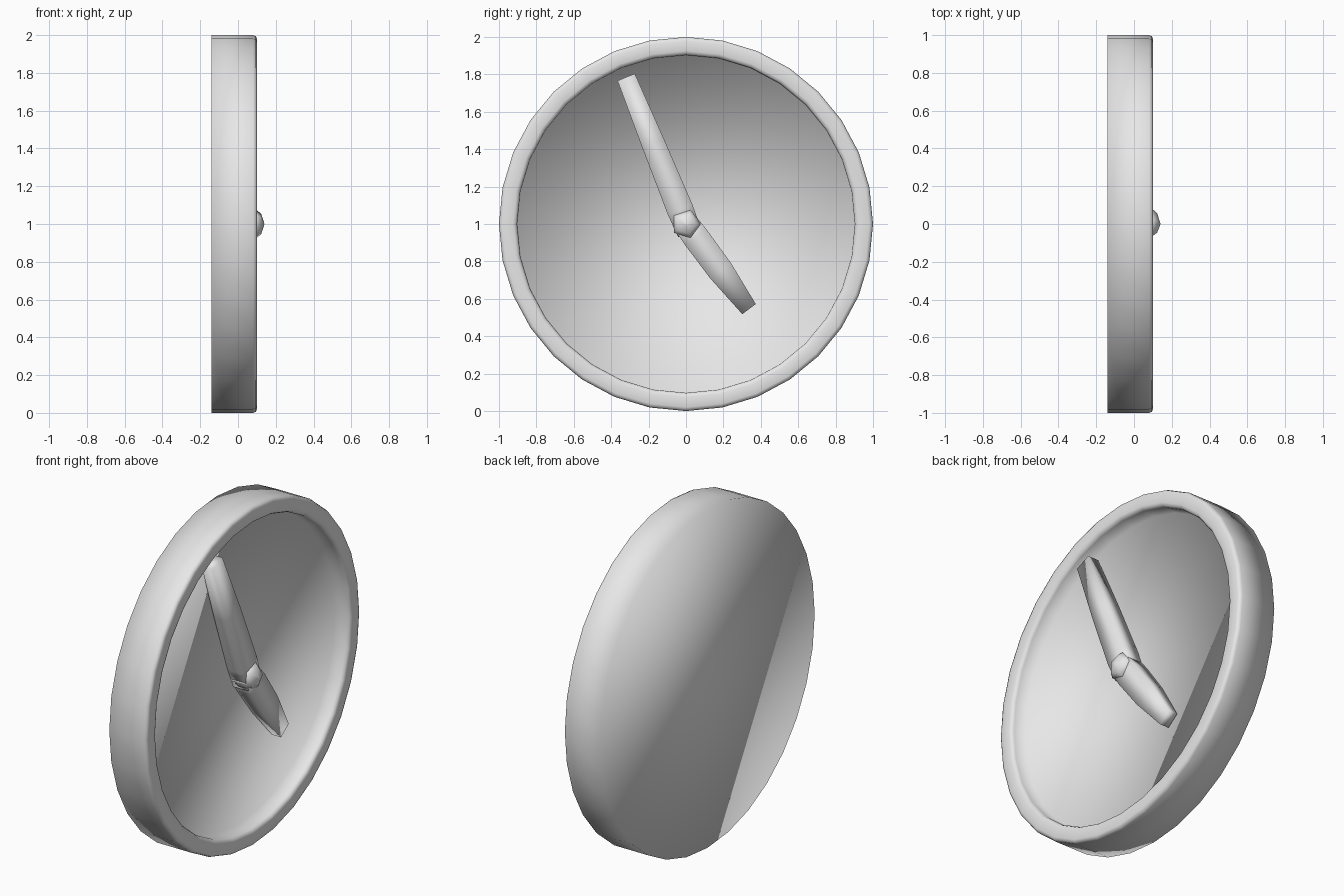
import bpy, bmesh, math
from mathutils import Vector

if "Cube" in bpy.data.objects:
    bpy.data.objects.remove(bpy.data.objects["Cube"], do_unlink=True)

grey = bpy.data.materials.new("light_grey")
grey.use_nodes = True
grey.diffuse_color = (0.8, 0.8, 0.8, 1)
grey.node_tree.nodes["Principled BSDF"].inputs["Base Color"].default_value = (0.8, 0.8, 0.8, 1)


def loft(name, rings):
    """Skin a list of point rings, cap both ends and shade smooth."""
    bm = bmesh.new()
    rows = [[bm.verts.new(p) for p in ring] for ring in rings]
    n = len(rows[0])
    for a, b in zip(rows, rows[1:]):
        for i in range(n):
            j = (i + 1) % n
            bm.faces.new((a[i], a[j], b[j], b[i]))
    bm.faces.new(rows[0][::-1])
    bm.faces.new(rows[-1])
    bmesh.ops.recalc_face_normals(bm, faces=bm.faces)
    for f in bm.faces:
        f.smooth = True
    mesh = bpy.data.meshes.new(name)
    bm.to_mesh(mesh)
    bm.free()
    mesh.materials.append(grey)
    obj = bpy.data.objects.new(name, mesh)
    bpy.context.collection.objects.link(obj)
    return obj


def circle(x, r, n):
    """Ring about the x axis at the dial centre, starting at +y."""
    steps = [2 * math.pi * i / n for i in range(n)]
    return [(x, r * math.cos(a), 1 + r * math.sin(a)) for a in steps]


def hand(name, tip, sections):
    """Tapered bar from the centre to tip (y, z); sections: fraction, width, back x, front x."""
    end = Vector((0, tip[0], tip[1] - 1))
    side = end.normalized().cross(Vector((1, 0, 0)))
    rings = []
    for t, width, back, front in sections:
        c = Vector((0, 0, 1)) + end * t
        rings.append([c + side * (s * width / 2) + Vector((x, 0, 0))
                      for s, x in ((-1, back), (1, back), (1, front), (-1, front))])
    return loft(name, rings)


# Round case with rounded front rim and recessed dial
case_profile = [(-0.14, 1.0), (0.08, 1.0), (0.095, 0.994), (0.10, 0.98),
                (0.10, 0.925), (0.095, 0.911), (0.08, 0.903), (0.0, 0.90)]
loft("clock_case", [circle(x, r, 32) for x, r in case_profile])

# Hands
hand("minute_hand", (-0.32, 1.785),
     [(-0.06, 0.13, 0.0, 0.095), (0.1, 0.142, 0.0, 0.1),
      (0.55, 0.125, 0.008, 0.098), (1, 0.10, 0.02, 0.09)])
hand("hour_hand", (0.337, 0.545),
     [(-0.05, 0.13, 0.0, 0.095), (0.15, 0.142, 0.0, 0.1),
      (0.55, 0.138, 0.004, 0.09), (1, 0.09, 0.012, 0.07)])

# Five-sided centre hub
loft("hub", [circle(x, r, 5) for x, r in
             [(0.0, 0.06), (0.05, 0.08), (0.098, 0.079), (0.123, 0.056), (0.139, 0.004)]])
